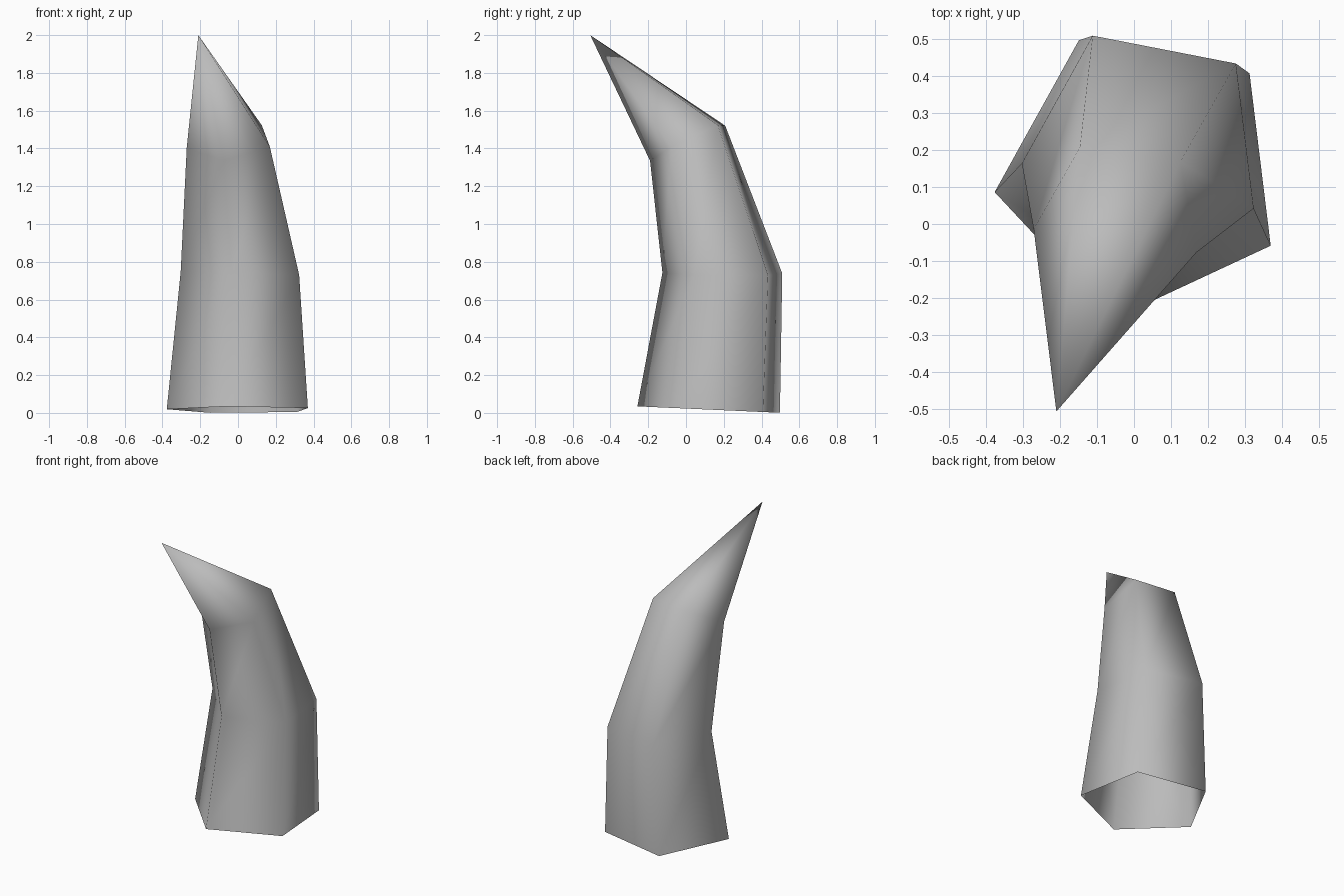
import bpy
import bmesh
from math import cos, sin, radians, sqrt

cube = bpy.data.objects.get("Cube")
if cube:
    bpy.data.objects.remove(cube, do_unlink=True)

SIDES = 5

# One plain grey material
grey = bpy.data.materials.new("plain grey")
grey.use_nodes = True
colour = (0.5, 0.5, 0.5, 1.0)
grey.diffuse_color = colour
grey.node_tree.nodes["Principled BSDF"].inputs["Base Color"].default_value = colour


def add_ring(bm, centre, radius, phase, slope_x, slope_y):
    """Pentagonal section lying in a tilted plane."""
    cx, cy, cz = centre
    squash_x = 1 / sqrt(1 + slope_x ** 2)
    squash_y = 1 / sqrt(1 + slope_y ** 2)
    ring = []
    for i in range(SIDES):
        angle = radians(phase + i * 360 / SIDES)
        dx = radius * cos(angle) * squash_x
        dy = radius * sin(angle) * squash_y
        ring.append(bm.verts.new((cx + dx, cy + dy,
                                  cz + slope_x * dx + slope_y * dy)))
    return ring


# Horn sections from base to bend: centre, radius, phase, tilt in x and y
sections = [
    ((0.02, 0.135, 0.017), 0.40, 43, 0.0, -0.045),
    ((0.03, 0.205, 0.737), 0.336, 43, -0.03, -0.01),
    ((-0.04, 0.019, 1.438), 0.235, 45, 0.08, 0.48),
]

bm = bmesh.new()
rings = [add_ring(bm, *section) for section in sections]

# Side walls, open at the base
for low, high in zip(rings, rings[1:]):
    for i in range(SIDES):
        j = (i + 1) % SIDES
        bm.faces.new((low[i], low[j], high[j], high[i]))

# Pointed tip leaning forward
tip = bm.verts.new((-0.21, -0.507, 2.0))
for i in range(SIDES):
    bm.faces.new((rings[-1][i], rings[-1][(i + 1) % SIDES], tip))

for face in bm.faces:
    face.smooth = True

mesh = bpy.data.meshes.new("horn")
bm.to_mesh(mesh)
bm.free()
mesh.materials.append(grey)
horn = bpy.data.objects.new("horn", mesh)
bpy.context.collection.objects.link(horn)
